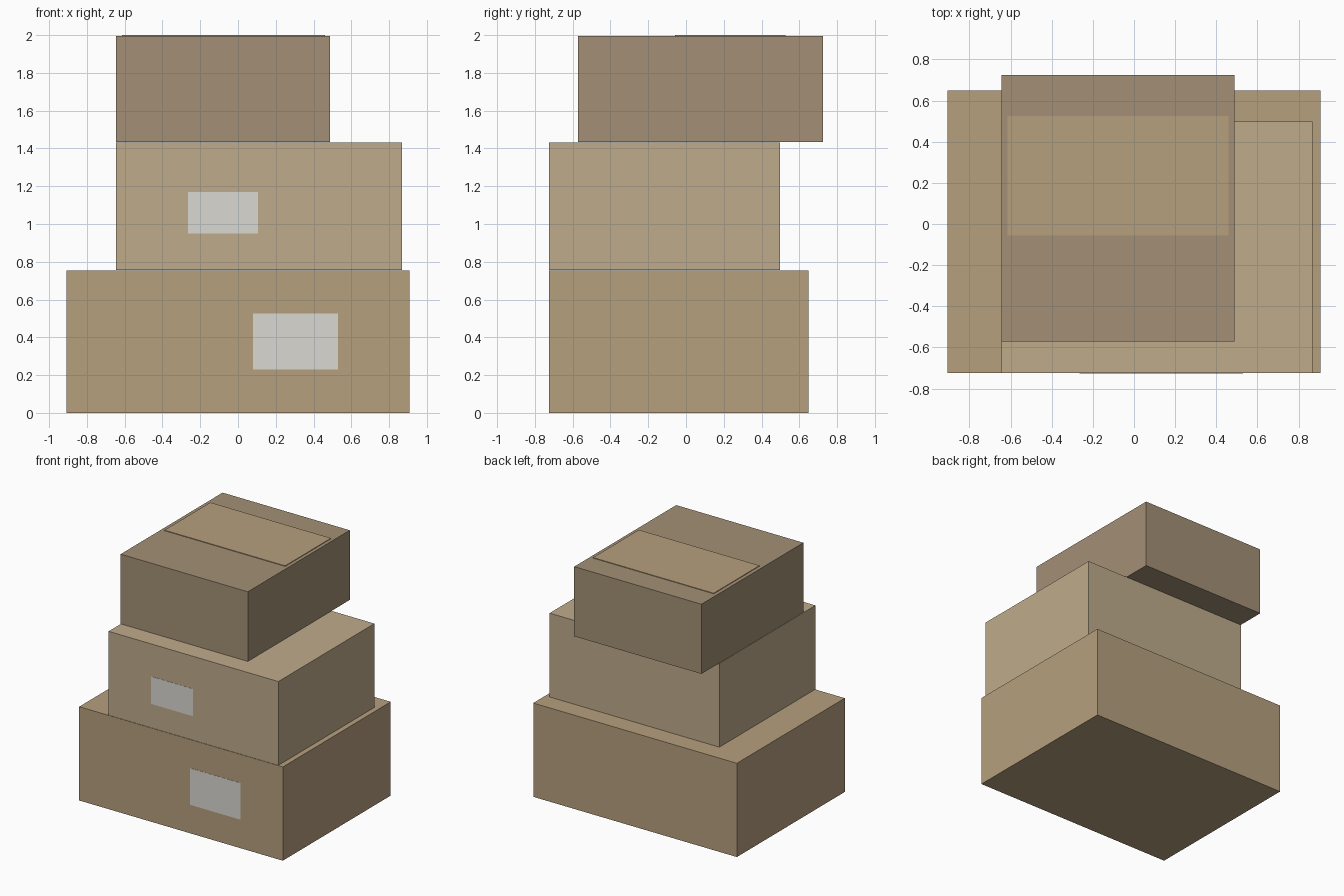
import bpy

if "Cube" in bpy.data.objects:
    bpy.data.objects.remove(bpy.data.objects["Cube"])


def material(name, rgb):
    m = bpy.data.materials.new(name)
    m.diffuse_color = (*rgb, 1.0)
    m.use_nodes = True
    m.node_tree.nodes["Principled BSDF"].inputs["Base Color"].default_value = m.diffuse_color
    return m


def block(name, x, y, z, mat):
    """Box from (min, max) ranges on each axis."""
    bpy.ops.mesh.primitive_cube_add(
        size=1, location=[(a + b) / 2 for a, b in (x, y, z)])
    ob = bpy.context.object
    ob.name = name
    ob.scale = [b - a for a, b in (x, y, z)]
    bpy.ops.object.transform_apply(location=False, rotation=False, scale=True)
    ob.data.materials.append(mat)
    return ob


card = material("cardboard", (0.47, 0.35, 0.21))
card_light = material("cardboard_light", (0.52, 0.41, 0.26))
card_dark = material("cardboard_dark", (0.37, 0.28, 0.18))
paper = material("label_paper", (0.70, 0.69, 0.65))

# Stacked boxes, each shifted sideways
block("bottom_box", (-0.907, 0.907), (-0.725, 0.648), (0.0, 0.755), card)
block("middle_box", (-0.645, 0.867), (-0.725, 0.497), (0.757, 1.432), card_light)
block("top_box", (-0.645, 0.488), (-0.572, 0.725), (1.434, 1.995), card_dark)

# Thin closing flap on the top box
block("top_flap", (-0.615, 0.46), (-0.057, 0.526), (1.993, 2.0), card)

# Paper labels on the front faces
block("bottom_label", (0.08, 0.53), (-0.7265, -0.722), (0.23, 0.525), paper)
block("middle_label", (-0.265, 0.107), (-0.7265, -0.722), (0.95, 1.17), paper)
